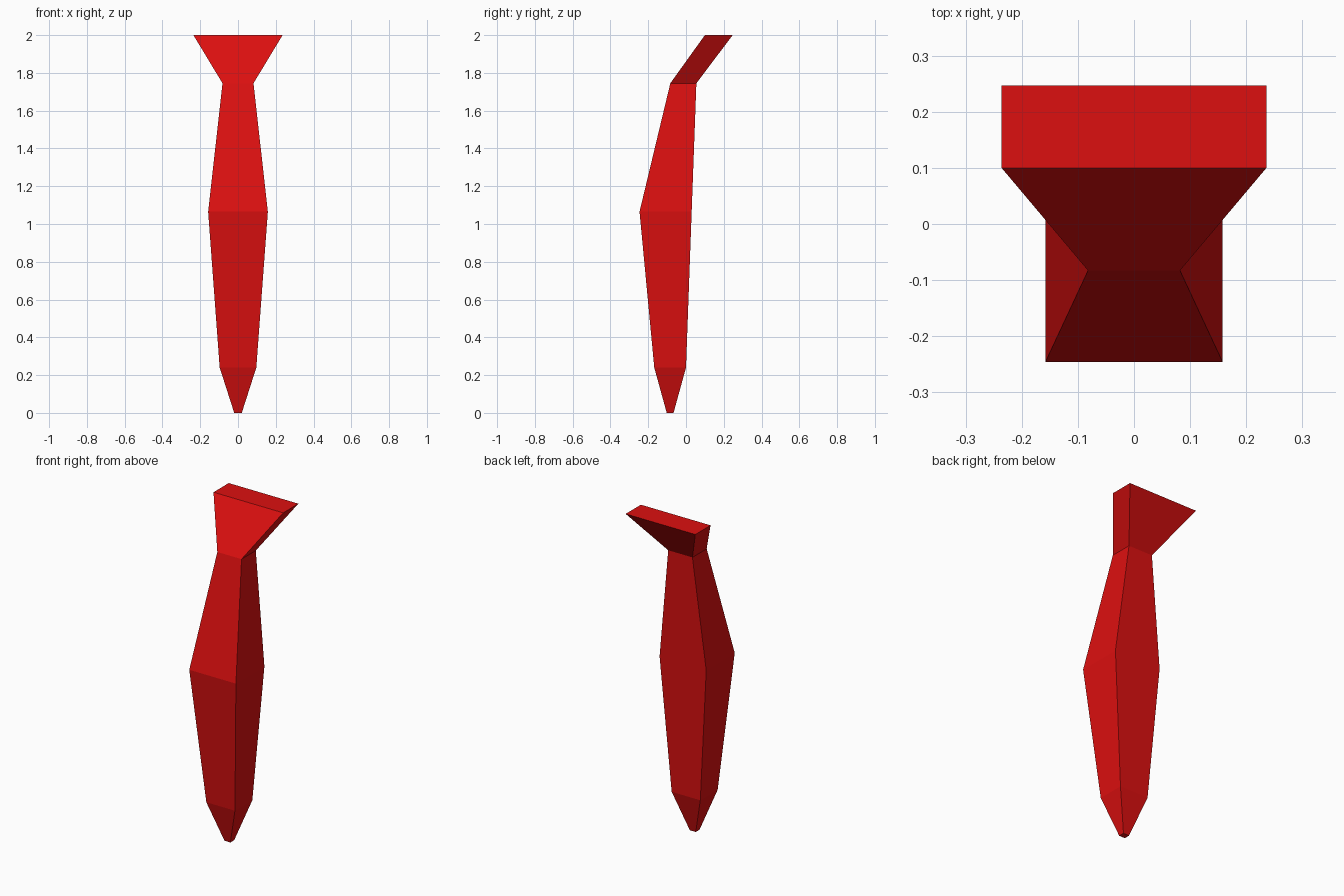
import bpy, bmesh

if "Cube" in bpy.data.objects:
    bpy.data.objects.remove(bpy.data.objects["Cube"])

# Cross-sections of the necktie, bottom to top: z, half width, front y, back y
SECTIONS = [
    (0.0, 0.02, -0.102, -0.066),    # tip
    (0.24, 0.097, -0.168, 0.0),     # start of point
    (1.065, 0.158, -0.246, 0.03),   # widest part of blade
    (1.745, 0.082, -0.083, 0.055),  # below the knot
    (2.0, 0.236, 0.10, 0.247),      # top of knot
]

red = bpy.data.materials.new("red")
red.diffuse_color = (0.72, 0.005, 0.005, 1)
red.use_nodes = True
red.node_tree.nodes["Principled BSDF"].inputs["Base Color"].default_value = red.diffuse_color


def loft(name, sections, material):
    """Join rectangular sections into one closed solid."""
    bm = bmesh.new()
    rings = [[bm.verts.new(p) for p in ((-w, f, z), (w, f, z), (w, b, z), (-w, b, z))]
             for z, w, f, b in sections]
    for low, high in zip(rings, rings[1:]):
        for i in range(4):
            j = (i + 1) % 4
            bm.faces.new((low[i], low[j], high[j], high[i]))
    bm.faces.new(rings[0][::-1])
    bm.faces.new(rings[-1])
    bmesh.ops.recalc_face_normals(bm, faces=bm.faces)
    mesh = bpy.data.meshes.new(name)
    bm.to_mesh(mesh)
    bm.free()
    mesh.materials.append(material)
    obj = bpy.data.objects.new(name, mesh)
    bpy.context.collection.objects.link(obj)
    return obj


# Blade and flared knot form one continuous body
loft("necktie", SECTIONS, red)
